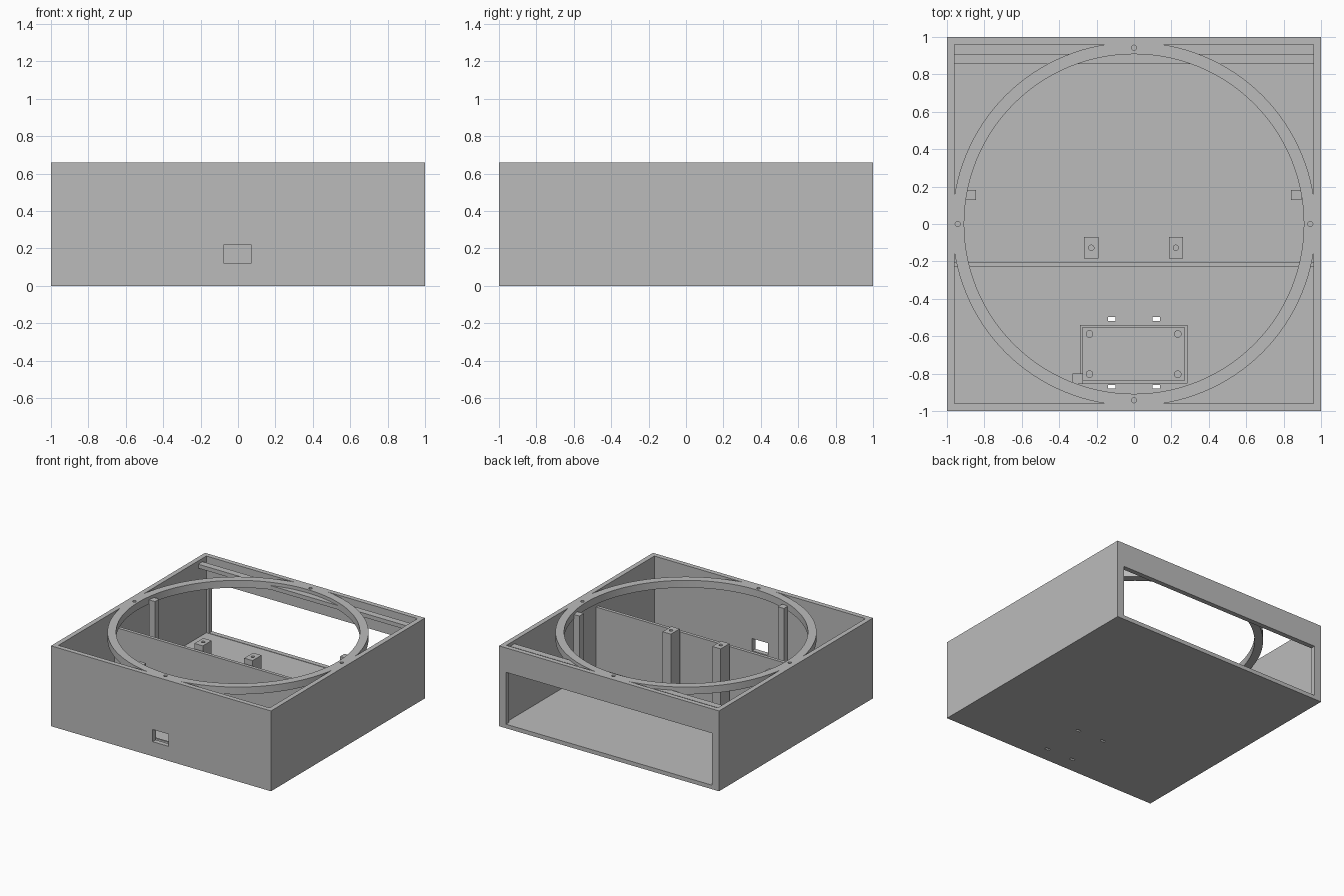
import bpy, bmesh
from mathutils import Matrix

cube = bpy.data.objects.get("Cube")
if cube:
    bpy.data.objects.remove(cube, do_unlink=True)

grey = bpy.data.materials.new("matte_grey")
grey.use_nodes = True
grey.diffuse_color = (0.5, 0.5, 0.5, 1)
grey.node_tree.nodes["Principled BSDF"].inputs["Base Color"].default_value = grey.diffuse_color

H, WALL, FLOOR = 0.66, 0.04, 0.03
INNER = 1 - WALL


def finish(name, bm):
    mesh = bpy.data.meshes.new(name)
    bm.to_mesh(mesh)
    bm.free()
    mesh.materials.append(grey)
    obj = bpy.data.objects.new(name, mesh)
    bpy.context.collection.objects.link(obj)
    return obj


def box(name, x, y, z):
    """Box from its (low, high) range on each axis."""
    bm = bmesh.new()
    size = [r[1] - r[0] for r in (x, y, z)]
    mid = [sum(r) / 2 for r in (x, y, z)]
    bmesh.ops.create_cube(bm, size=1, matrix=Matrix.Translation(mid) @ Matrix.Diagonal((*size, 1)))
    return finish(name, bm)


def rod(name, x, y, r, z, sides=24):
    bm = bmesh.new()
    bmesh.ops.create_cone(bm, cap_ends=True, segments=sides, radius1=r, radius2=r,
                          depth=z[1] - z[0], matrix=Matrix.Translation((x, y, sum(z) / 2)))
    return finish(name, bm)


def combine(obj, tools, operation="DIFFERENCE"):
    """Apply a boolean for each tool, then drop the tool."""
    for tool in tools:
        tool.hide_render = True
        mod = obj.modifiers.new("cut", "BOOLEAN")
        mod.operation, mod.solver, mod.object = operation, "EXACT", tool
        bpy.context.view_layer.objects.active = obj
        bpy.ops.object.modifier_apply(modifier=mod.name)
        bpy.data.objects.remove(tool, do_unlink=True)


# Open-topped case with a wide back opening, a front port and tie slots in the floor
case = box("case", (-1, 1), (-1, 1), (0, H))
cuts = [box("cavity", (-INNER, INNER), (-INNER, INNER), (FLOOR, 1)),
        box("back_opening", (-0.936, 0.936), (0.9, 1.1), (FLOOR + 0.003, 0.46)),
        box("port", (-0.075, 0.07), (-1.1, -0.9), (0.12, 0.22))]
for x in (-0.12, 0.12):
    for y in (-0.508, -0.87):
        cuts.append(box("tie_slot", (x - 0.02, x + 0.02), (y - 0.01, y + 0.01), (-0.1, 0.1)))
combine(case, cuts)

# Round rim merged flush with the case walls, with four screw holes
rim = rod("rim", 0, 0, 0.972, (0.6, H), 128)
combine(rim, [rod("rim_bore", 0, 0, 0.908, (0.5, 0.8), 128)])
combine(case, [rim], "UNION")
combine(case, [rod("screw_hole", x, y, 0.014, (0.55, 0.8))
               for x, y in ((0, 0.942), (0, -0.942), (0.942, 0), (-0.942, 0))])

# Inner divider and the rail behind the back wall
box("divider", (-INNER, INNER), (-0.23, -0.203), (FLOOR, 0.53))
box("back_rail", (-INNER, INNER), (0.855, 0.91), (0.6, 0.633))

# Bored posts in front of the divider
for side, x in (("right", -0.228), ("left", 0.224)):
    post = box(side + "_bored_post", (x - 0.038, x + 0.038), (-0.185, -0.07), (FLOOR, 0.565))
    combine(post, [rod("bore", x, -0.127, 0.014, (0.46, 0.7))])

# Slim support posts under the rim
for name, x, y in (("right_rim_post", -0.872, 0.155), ("left_rim_post", 0.868, 0.155),
                   ("front_rim_post", -0.302, -0.828)):
    box(name, (x - 0.028, x + 0.028), (y - 0.028, y + 0.028), (FLOOR, 0.635))

# Board tray with four standoffs
tray = box("board_tray", (-0.29, 0.285), (-0.852, -0.54), (FLOOR, 0.07))
combine(tray, [box("tray_hollow", (-0.276, 0.271), (-0.838, -0.554), (0, 0.2))])
for x in (-0.238, 0.234):
    for y in (-0.588, -0.803):
        rod("standoff", x, y, 0.02, (FLOOR, 0.1))

# Smooth round parts, keep edges sharp
bpy.ops.object.select_all(action="DESELECT")
for obj in bpy.context.scene.objects:
    if obj.type == "MESH" and obj.name.startswith(("case", "standoff")):
        obj.select_set(True)
        bpy.context.view_layer.objects.active = obj
bpy.ops.object.shade_smooth_by_angle()
